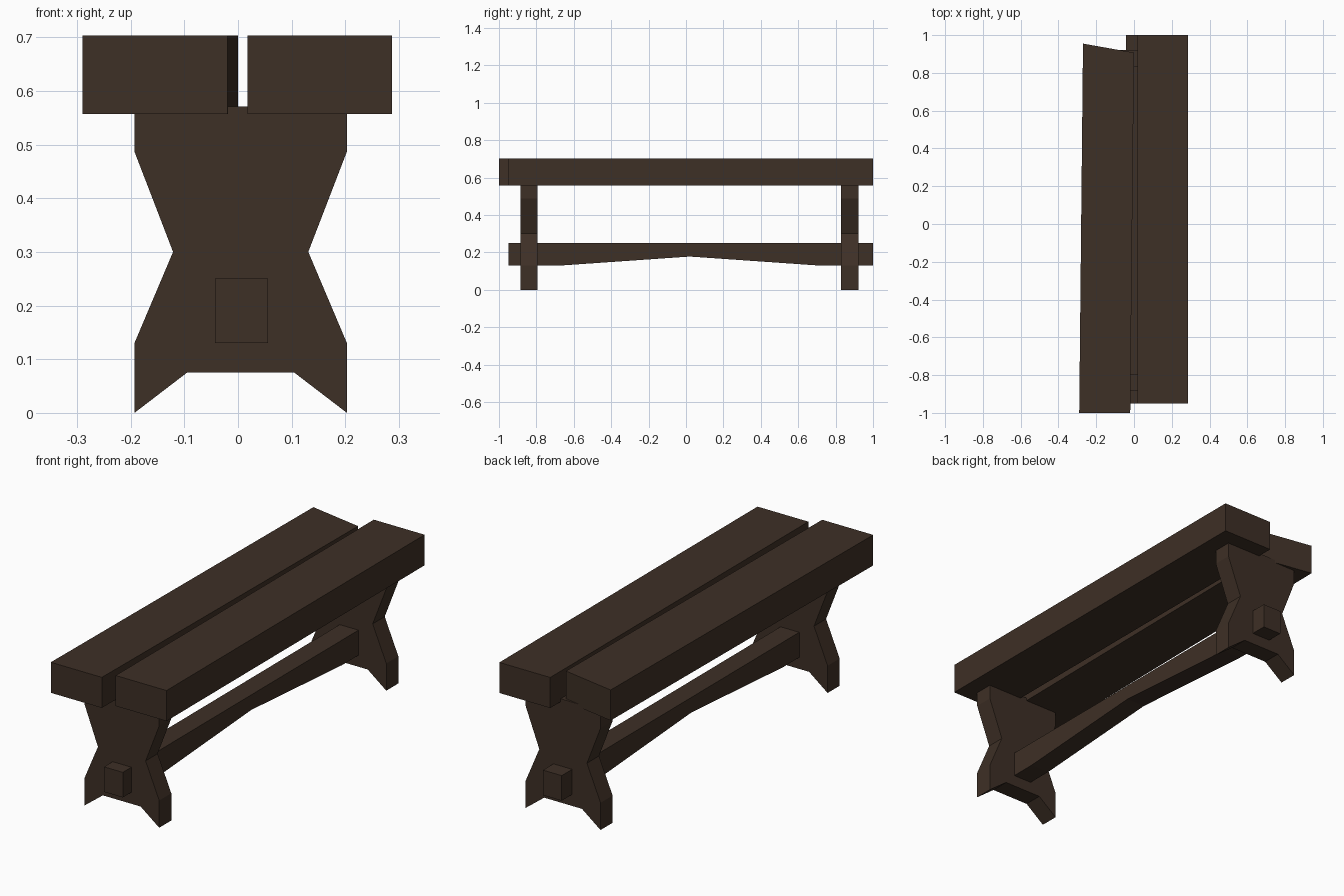
import bpy, bmesh
from mathutils import Vector

cube = bpy.data.objects.get("Cube")
if cube:
    bpy.data.objects.remove(cube, do_unlink=True)

wood = bpy.data.materials.new("dark_brown_wood")
wood.use_nodes = True
COLOUR = (0.048, 0.029, 0.019, 1)
wood.diffuse_color = COLOUR
wood.node_tree.nodes["Principled BSDF"].inputs["Base Color"].default_value = COLOUR


def prism(name, outline, axis, start, end):
    """Extrude a flat outline along one axis from start to end."""
    def place(a, b):
        p = [a, b]
        p.insert(axis, start)
        return p
    bm = bmesh.new()
    face = bm.faces.new([bm.verts.new(place(a, b)) for a, b in outline])
    grown = bmesh.ops.extrude_face_region(bm, geom=[face])
    offset = Vector((0, 0, 0))
    offset[axis] = end - start
    bmesh.ops.translate(bm, vec=offset,
                        verts=[v for v in grown["geom"] if isinstance(v, bmesh.types.BMVert)])
    bmesh.ops.recalc_face_normals(bm, faces=bm.faces)
    mesh = bpy.data.meshes.new(name)
    bm.to_mesh(mesh)
    bm.free()
    mesh.materials.append(wood)
    obj = bpy.data.objects.new(name, mesh)
    bpy.context.collection.objects.link(obj)
    return obj


X, Y, Z = 0, 1, 2

# Seat planks: the right one is slightly askew with a slanted back end
SEAT_BOTTOM, SEAT_TOP = 0.557, 0.703
prism("left_seat_plank", [(0.018, -0.95), (0.287, -0.95), (0.287, 1), (0.018, 1)],
      Z, SEAT_BOTTOM, SEAT_TOP)
prism("right_seat_plank", [(-0.29, -1), (-0.02, -1), (0, 0.907), (-0.27, 0.955)],
      Z, SEAT_BOTTOM, SEAT_TOP)

# Waisted trestle legs with a notched foot, mirrored about their centre line
CENTRE = 0.005
half = [(0.1, 0.075), (0.198, 0), (0.198, 0.13), (0.126, 0.3), (0.198, 0.487), (0.198, 0.571)]
leg = [(CENTRE + x, z) for x, z in half] + [(CENTRE - x, z) for x, z in reversed(half)]
for name, y in (("front_leg", -0.885), ("back_leg", 0.83)):
    prism(name, leg, Y, y, y + 0.091)

# Stretcher beam through both legs, with an arched underside
prism("stretcher_beam", [(-0.95, 0.25), (-0.95, 0.13), (-0.67, 0.13), (0.02, 0.178),
                         (0.71, 0.13), (1, 0.13), (1, 0.25)], X, -0.043, 0.056)
